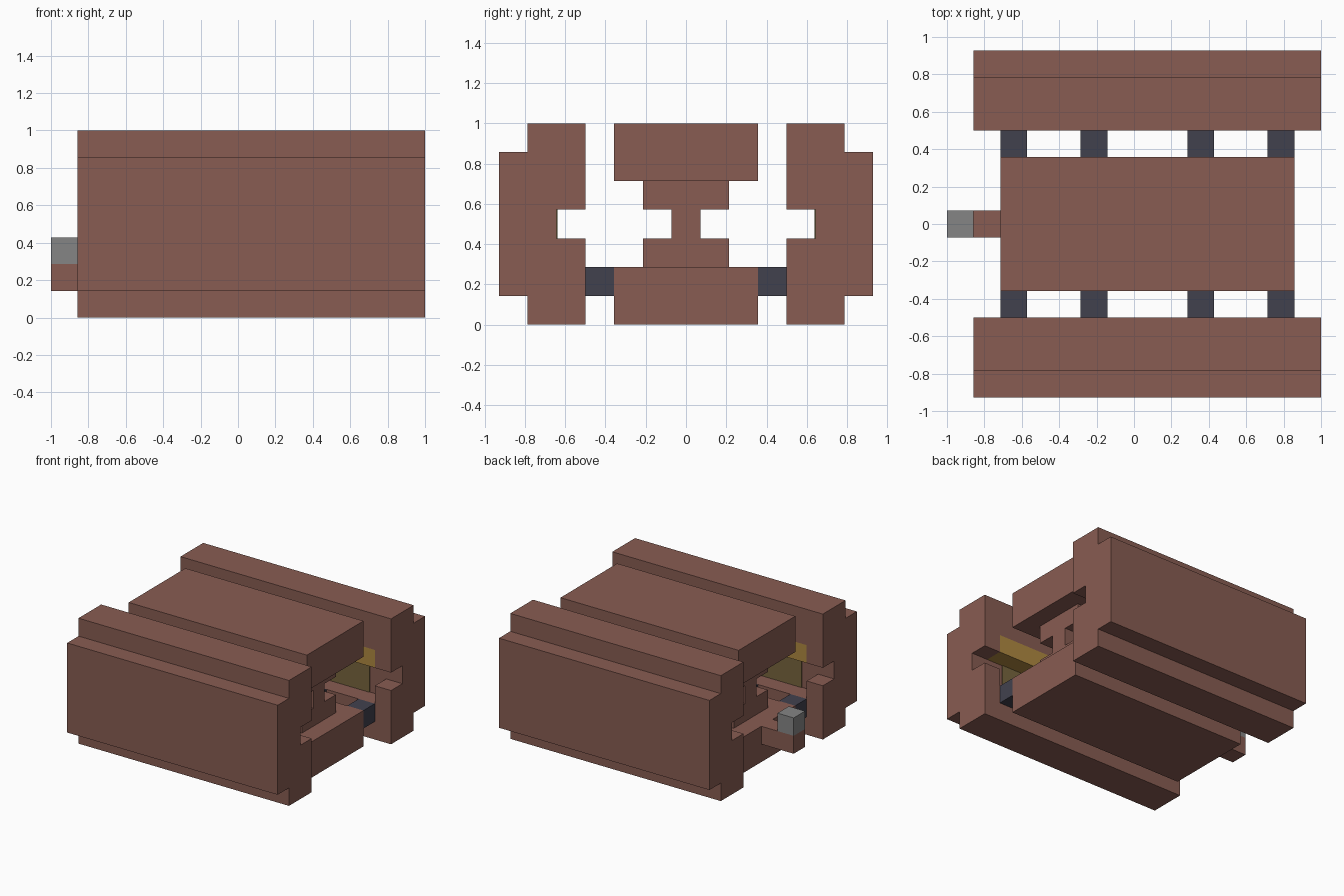
import bpy
import bmesh
from mathutils import Matrix

U = 1 / 7  # one block of the layout grid

cube = bpy.data.objects.get("Cube")
if cube:
    bpy.data.objects.remove(cube, do_unlink=True)


def material(name, rgb):
    m = bpy.data.materials.new(name)
    m.use_nodes = True
    m.diffuse_color = (*rgb, 1)
    m.node_tree.nodes["Principled BSDF"].inputs["Base Color"].default_value = (*rgb, 1)
    return m


BROWN = material("reddish brown", (0.246, 0.107, 0.084))
NAVY = material("dark slate", (0.053, 0.053, 0.076))
GREY = material("mid grey", (0.235, 0.235, 0.235))
YELLOW = material("amber", (0.43, 0.25, 0.053))
OLIVE = material("olive", (0.184, 0.13, 0.048))


def extrude(name, profile, x0, x1, mat):
    """Extrude a closed (y, z) profile along x, in grid blocks."""
    bm = bmesh.new()
    face = bm.faces.new([bm.verts.new((x0, y, z)) for y, z in profile])
    ext = bmesh.ops.extrude_face_region(bm, geom=[face])["geom"]
    bmesh.ops.translate(bm, vec=(x1 - x0, 0, 0),
                        verts=[v for v in ext if isinstance(v, bmesh.types.BMVert)])
    bmesh.ops.recalc_face_normals(bm, faces=bm.faces)
    bm.transform(Matrix.Scale(U, 4))
    me = bpy.data.meshes.new(name)
    bm.to_mesh(me)
    bm.free()
    me.materials.append(mat)
    ob = bpy.data.objects.new(name, me)
    bpy.context.collection.objects.link(ob)
    return ob


def box(name, x, y, z, mat):
    return extrude(name, [(y[0], z[0]), (y[1], z[0]), (y[1], z[1]), (y[0], z[1])], *x, mat)


# Centre: two slabs joined by a shorter waisted neck
box("centre_lower_slab", (-5, 6), (-2.5, 2.5), (0, 2), BROWN)
box("centre_upper_slab", (-5, 6), (-2.5, 2.5), (5, 7), BROWN)
half = [(1.5, 2), (1.5, 3), (0.5, 3), (0.5, 4), (1.5, 4), (1.5, 5)]
extrude("centre_neck", half + [(-y, z) for y, z in reversed(half)], -4, 5, BROWN)

# Lever at the -x end
box("lever_arm", (-7, -5), (-0.5, 0.5), (1, 2), BROWN)
box("lever_knob", (-7, -6), (-0.5, 0.5), (2, 3), GREY)

# Side walls with an inner groove, a widened cavity and its lining
wall = [(3.5, 0), (5.5, 0), (5.5, 1), (6.5, 1), (6.5, 6), (5.5, 6),
        (5.5, 7), (3.5, 7), (3.5, 4), (4.5, 4), (4.5, 3), (3.5, 3)]
for side, s in (("left_end", 1), ("right_end", -1)):
    tag = "back" if s > 0 else "front"

    def span(a, b):
        return sorted((s * a, s * b))

    w = extrude(tag + "_wall", [(s * y, z) for y, z in wall], -6, 7, BROWN)
    cutter = box(tag + "_cavity_cutter", (-5, 6), span(3, 4.5), (2, 5), BROWN)
    cutter.hide_render = True
    cutter.hide_viewport = True
    cutter.display_type = 'WIRE'
    mod = w.modifiers.new("cavity", 'BOOLEAN')
    mod.operation = 'DIFFERENCE'
    mod.solver = 'EXACT'
    mod.object = cutter
    # Apply the cut, then drop the cutter
    bpy.context.view_layer.update()
    cut = bpy.data.meshes.new_from_object(w.evaluated_get(bpy.context.evaluated_depsgraph_get()))
    w.modifiers.clear()
    w.data = cut
    bpy.data.objects.remove(cutter, do_unlink=True)

    box(tag + "_amber_rail", (-5, 6), span(3.5, 4.5), (4, 5), YELLOW)
    box(tag + "_olive_panel", (-4, 5), span(4.46, 4.5), (2, 4), OLIVE)
    # Spacers between wall and centre
    for i, x in enumerate((-5, -2, 2, 5)):
        box(f"{tag}_spacer_{i + 1}", (x, x + 1), span(2.5, 3.5), (1, 2), NAVY)
